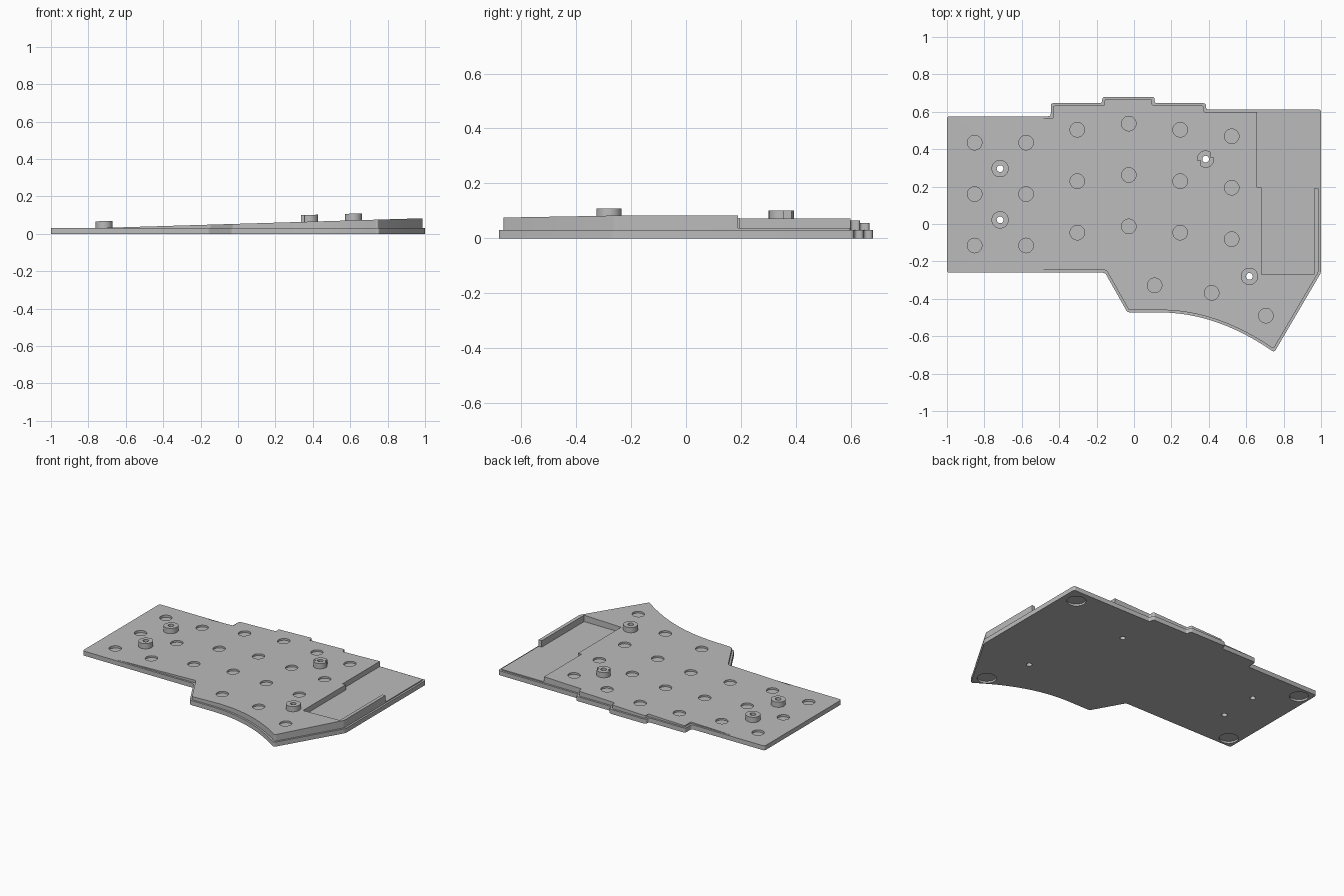
import bpy, bmesh, math
from mathutils import Vector

if "Cube" in bpy.data.objects:
    bpy.data.objects.remove(bpy.data.objects["Cube"], do_unlink=True)

grey = bpy.data.materials.new("plain grey")
grey.use_nodes = True
grey.diffuse_color = (0.5, 0.5, 0.5, 1)
grey.node_tree.nodes["Principled BSDF"].inputs["Base Color"].default_value = (0.5, 0.5, 0.5, 1)

SLOPE = 0.03      # rise of the deck towards +x
DECK = 0.0535     # deck height at x = 0
PLATE = 0.031     # thickness of the base plate


def prism(name, outlines, bottom, top):
    """Solid from counter-clockwise outlines; bottom and top are (height, slope)."""
    bm = bmesh.new()
    for pts in outlines:
        low, high = [[bm.verts.new((x, y, h + s * x)) for x, y in pts] for h, s in (bottom, top)]
        bm.faces.new(low[::-1])
        bm.faces.new(high)
        for i in range(len(pts)):
            j = (i + 1) % len(pts)
            bm.faces.new((low[i], low[j], high[j], high[i]))
    mesh = bpy.data.meshes.new(name)
    bm.to_mesh(mesh)
    bm.free()
    mesh.materials.append(grey)
    ob = bpy.data.objects.new(name, mesh)
    bpy.context.collection.objects.link(ob)
    return ob


def combine(ob, other, operation):
    mod = ob.modifiers.new(operation.lower(), 'BOOLEAN')
    mod.operation, mod.solver, mod.object = operation, 'EXACT', other
    bpy.ops.object.select_all(action='DESELECT')
    bpy.context.view_layer.objects.active = ob
    ob.select_set(True)
    bpy.ops.object.modifier_apply(modifier=mod.name)
    bpy.data.objects.remove(other, do_unlink=True)


def circle(center, r, n=32):
    return [(center[0] + r * math.cos(2 * math.pi * i / n),
             center[1] + r * math.sin(2 * math.pi * i / n)) for i in range(n)]


def box(x0, y0, x1, y1):
    return [(x0, y0), (x1, y0), (x1, y1), (x0, y1)]


def neighbours(pts):
    for i, p in enumerate(pts):
        yield Vector(pts[i - 1]), Vector(p), Vector(pts[(i + 1) % len(pts)])


def rounded(pts, r):
    """Soften the sharp corners and leave the shallow curve points alone."""
    out = []
    for a, p, b in neighbours(pts):
        if (p - a).angle(b - p) < 0.35:
            out.append(tuple(p))
            continue
        s, e = p + (a - p).normalized() * r, p + (b - p).normalized() * r
        for k in range(5):
            t = k / 4
            out.append(tuple(s * (1 - t) ** 2 + p * 2 * t * (1 - t) + e * t * t))
    return out


def inset(pts, d):
    out = []
    for a, p, b in neighbours(pts):
        n1, n2 = [Vector((-v.y, v.x)).normalized() for v in (p - a, b - p)]
        out.append(tuple(p + (n1 + n2) * d / (1 + n1.dot(n2))))
    return out


# Outline with a curved thumb edge and a stepped back edge
thumb = [(0.14 + 0.61 * t / 12, -0.473 - 0.213 * (t / 12) ** 2) for t in range(13)]
outline = [(-1, -0.26), (-0.155, -0.26), (-0.035, -0.473)] + thumb + [
    (1, -0.26), (1, 0.612), (0.385, 0.612), (0.385, 0.646),
    (0.11, 0.646), (0.11, 0.68), (-0.17, 0.68), (-0.17, 0.646),
    (-0.445, 0.646), (-0.445, 0.576), (-1, 0.576)]

# Base plate and the sloping deck on it
case = prism("keyboard_case", [rounded(outline, 0.015)], (0, 0), (PLATE, 0))
deck = prism("deck", [rounded(inset(outline, 0.013), 0.011)], (0.012, 0), (DECK, SLOPE))
combine(case, deck, 'UNION')

# Stepped pocket, open at the back right
pocket = [(0.658, 0.8), (0.658, 0.195), (0.683, 0.195), (0.683, -0.27),
          (0.963, -0.27), (0.963, 0.19), (1.1, 0.19), (1.1, 0.8)]
combine(case, prism("pocket", [pocket], (0.038, 0), (0.3, 0)), 'DIFFERENCE')

# Screw bosses, one of them notched to clear its neighbours
screws = [(-0.716, 0.296), (-0.716, 0.022), (0.383, 0.347), (0.617, -0.28)]
for i, s in enumerate(screws):
    boss = prism("boss", [circle(s, 0.046)], (DECK - 0.015, SLOPE), (DECK + 0.036, SLOPE))
    if i == 2:
        x, y = s
        notches = [box(x - 0.1, y - 0.1, x - 0.027, y - 0.008),
                   box(x + 0.027, y + 0.008, x + 0.1, y + 0.1)]
        combine(boss, prism("notches", notches, (0, 0), (0.3, 0)), 'DIFFERENCE')
    combine(case, boss, 'UNION')
combine(case, prism("screw_holes", [circle(s, 0.018, 24) for s in screws], (-0.1, 0), (0.3, 0)),
        'DIFFERENCE')

# Shallow round recesses: columns of three keys and the thumb keys
columns = [(-0.852, 0.435), (-0.577, 0.435), (-0.303, 0.504), (-0.028, 0.537),
           (0.247, 0.504), (0.522, 0.469)]
keys = [(x, y - 0.275 * row) for x, y in columns for row in range(3)]
keys += [(0.11, -0.328), (0.415, -0.368), (0.705, -0.49)]
combine(case, prism("key_recesses", [circle(k, 0.039) for k in keys],
                    (DECK - 0.012, SLOPE), (0.3, 0)), 'DIFFERENCE')

# Round foot recesses underneath
feet = [(-0.925, 0.495), (-0.925, -0.185), (0.9, 0.515), (0.71, -0.58)]
combine(case, prism("foot_recesses", [circle(f, 0.06) for f in feet],
                    (-0.1, 0), (0.013, 0)), 'DIFFERENCE')

bpy.ops.object.select_all(action='DESELECT')
bpy.context.view_layer.objects.active = case
case.select_set(True)
bpy.ops.object.shade_smooth_by_angle(angle=math.radians(30))
